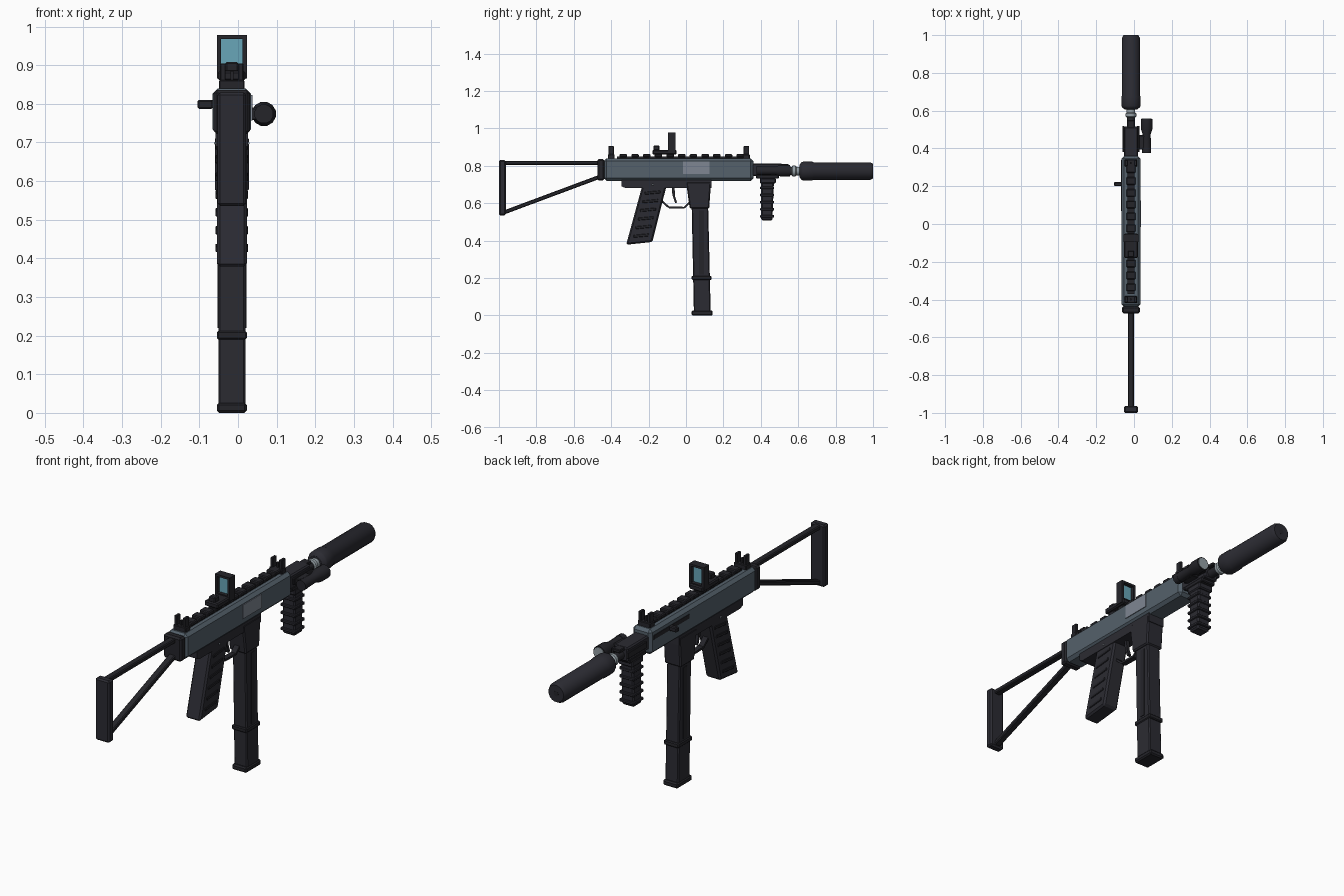
import bpy, bmesh, math
from mathutils import Vector

CX = -0.016  # centre plane of the body


def material(name, rgb):
    m = bpy.data.materials.new(name)
    m.diffuse_color = (*rgb, 1)
    return m


POLY = material("dark polymer", (0.024, 0.024, 0.032))
BLACK = material("black metal", (0.018, 0.018, 0.023))
STEEL = material("blue grey steel", (0.089, 0.119, 0.147))
BOLT = material("bolt grey", (0.21, 0.24, 0.29))
BARE = material("bare metal", (0.30, 0.35, 0.38))
GLASS = material("blue glass", (0.14, 0.38, 0.48))


def finish(name, bm, mat, bevel=0.0, smooth=False):
    bmesh.ops.recalc_face_normals(bm, faces=bm.faces)
    if bevel:
        bmesh.ops.bevel(bm, geom=bm.edges[:], offset=bevel, segments=1, affect='EDGES')
    me = bpy.data.meshes.new(name)
    bm.to_mesh(me)
    bm.free()
    me.materials.append(mat)
    ob = bpy.data.objects.new(name, me)
    bpy.context.collection.objects.link(ob)
    if smooth:
        bpy.ops.object.select_all(action='DESELECT')
        ob.select_set(True)
        bpy.context.view_layer.objects.active = ob
        bpy.ops.object.shade_smooth_by_angle(angle=math.radians(35))
    return ob


def prism(name, yz, half, mat, bevel=0.0, x=CX):
    """Side profile in (y, z) extruded across x."""
    bm = bmesh.new()
    left = [bm.verts.new((x - half, y, z)) for y, z in yz]
    face = bm.faces.new(left)
    ext = bmesh.ops.extrude_face_region(bm, geom=[face])
    moved = [v for v in ext["geom"] if isinstance(v, bmesh.types.BMVert)]
    bmesh.ops.translate(bm, verts=moved, vec=(2 * half, 0, 0))
    return finish(name, bm, mat, bevel)


def box(name, y0, y1, z0, z1, half, mat, bevel=0.0, x=CX):
    return prism(name, [(y0, z0), (y1, z0), (y1, z1), (y0, z1)], half, mat, bevel, x)


def strut(name, a, b, t, half, mat, bevel=0.0):
    """Straight bar between two (y, z) points."""
    a, b = Vector(a), Vector(b)
    d = (b - a).normalized()
    n = Vector((-d.y, d.x)) * t / 2
    return prism(name, [a - n, b - n, b + n, a + n], half, mat, bevel)


def lathe(name, x, z, prof, mat, sides=16, smooth=True):
    """Turned part along y from (y, radius) stations."""
    bm = bmesh.new()
    rings = []
    for y, r in prof:
        rings.append([bm.verts.new((x + r * math.cos((i + .5) * math.tau / sides), y,
                                    z + r * math.sin((i + .5) * math.tau / sides)))
                      for i in range(sides)])
    for p, q in zip(rings, rings[1:]):
        for i in range(sides):
            j = (i + 1) % sides
            bm.faces.new((p[i], p[j], q[j], q[i]))
    bm.faces.new(rings[0])
    bm.faces.new(rings[-1])
    return finish(name, bm, mat, 0, smooth)


# Receiver, rear cap and side details
box("receiver", -0.44, 0.36, 0.72, 0.84, 0.05, STEEL, 0.014)
box("receiver_rear_cap", -0.474, -0.436, 0.722, 0.836, 0.047, BLACK, 0.008)
box("ejection_port", -0.015, 0.125, 0.757, 0.823, 0.003, BOLT, x=0.0345)
box("handle_slot", 0.07, 0.34, 0.79, 0.81, 0.002, BLACK, x=-0.0665)
box("charging_handle", 0.20, 0.222, 0.787, 0.81, 0.02, BLACK, 0.004, x=-0.085)

# Top rail
box("rail_base", -0.37, 0.31, 0.835, 0.85, 0.019, BLACK)
for i in range(11):
    y = -0.335 + i * 0.0625
    box("rail_tooth", y - 0.02, y + 0.02, 0.845, 0.863, 0.025, BLACK, 0.004)

# Iron sights: a foot with two ears and a centre post
for y in (-0.40, 0.323):
    box("sight_foot", y - 0.018, y + 0.018, 0.835, 0.862, 0.033, BLACK, 0.003)
    for s in (-1, 1):
        box("sight_ear", y - 0.015, y + 0.015, 0.855, 0.905, 0.007, BLACK, 0.002, x=CX + s * 0.023)
    box("sight_post", y - 0.006, y + 0.006, 0.855, 0.885, 0.004, BLACK)

# Reflex optic
box("optic_base", -0.18, -0.05, 0.86, 0.885, 0.036, BLACK, 0.005)
box("optic_emitter", -0.175, -0.142, 0.882, 0.908, 0.017, BLACK, 0.004)
for s in (-1, 1):
    box("optic_frame_side", -0.095, -0.055, 0.866, 0.978, 0.0055, BLACK, x=CX + s * 0.0335)
box("optic_frame_top", -0.095, -0.055, 0.968, 0.978, 0.039, BLACK)
box("optic_frame_bottom", -0.095, -0.055, 0.866, 0.89, 0.039, BLACK)
box("optic_lens", -0.078, -0.072, 0.888, 0.97, 0.029, GLASS)

# Folding stock
box("butt_plate", -1.0, -0.963, 0.535, 0.83, 0.037, POLY, 0.007)
strut("stock_top_bar", (-0.97, 0.816), (-0.46, 0.816), 0.021, 0.016, BLACK, 0.004)
strut("stock_lower_bar", (-0.97, 0.552), (-0.46, 0.742), 0.021, 0.016, BLACK, 0.004)

# Lower housing, magazine well and magazine
prism("lower_housing", [(-0.345, 0.725), (-0.345, 0.69), (-0.325, 0.682), (0.01, 0.682),
                        (0.135, 0.682), (0.135, 0.725)], 0.042, POLY)
prism("magazine_well", [(0.0, 0.715), (0.02, 0.572), (0.124, 0.572), (0.134, 0.715)],
      0.044, POLY, 0.006)
prism("magazine", [(0.03, 0.6), (0.042, 0.02), (0.132, 0.02), (0.118, 0.6)], 0.035, POLY, 0.005)
prism("magazine_band", [(0.03, 0.212), (0.031, 0.19), (0.136, 0.19), (0.135, 0.212)],
      0.039, BLACK, 0.004)
box("magazine_foot", 0.03, 0.143, 0.0, 0.026, 0.039, BLACK, 0.006)
for s in (-1, 1):
    box("magazine_rib", 0.07, 0.095, 0.22, 0.56, 0.002, BLACK, x=CX + s * 0.0355)
    lathe("housing_pin", CX + s * 0.042, 0.698, [(-0.181, 0.004), (-0.173, 0.004)], BARE, 8)

# Pistol grip with raised bands on both sides
prism("pistol_grip", [(-0.235, 0.69), (-0.32, 0.378), (-0.18, 0.393), (-0.105, 0.69)],
      0.039, POLY, 0.008)
for i in range(6):
    z = 0.427 + i * 0.046
    c = -0.25 + (z - 0.385) * 0.262
    strut("grip_band", (c - 0.042, z - 0.004), (c + 0.042, z + 0.004), 0.014, 0.0425, BLACK, 0.002)

# Trigger and guard
strut("trigger_upper", (-0.068, 0.69), (-0.066, 0.64), 0.014, 0.008, BLACK)
strut("trigger_lower", (-0.067, 0.645), (-0.053, 0.602), 0.011, 0.008, BLACK)
guard = [(-0.13, 0.612), (-0.092, 0.578), (-0.01, 0.576), (0.018, 0.602)]
for a, b in zip(guard, guard[1:]):
    strut("trigger_guard", a, b, 0.01, 0.013, BLACK)

# Handguard and fore grip
box("handguard", 0.35, 0.515, 0.745, 0.812, 0.037, POLY, 0.006)
for s in (-1, 1):
    box("handguard_side_rail", 0.38, 0.52, 0.765, 0.795, 0.006, BLACK, 0.002, x=CX + s * 0.039)
box("handguard_top_rail", 0.36, 0.548, 0.795, 0.811, 0.02, BLACK, 0.003)
box("fore_grip_clamp", 0.375, 0.497, 0.731, 0.752, 0.038, BLACK, 0.004)
box("fore_grip_collar", 0.395, 0.48, 0.705, 0.735, 0.038, POLY, 0.005)
prism("fore_grip", [(0.402, 0.715), (0.402, 0.508), (0.462, 0.508), (0.47, 0.715)],
      0.033, POLY, 0.007)
for i in range(5):
    z = 0.53 + i * 0.038
    box("fore_grip_rib", 0.396, 0.471, z - 0.007, z + 0.007, 0.039, POLY, 0.003)

# Barrel, threaded collar and suppressor
lathe("barrel", CX, 0.772, [(0.5, 0.021), (0.575, 0.021)], BLACK)
lathe("muzzle_thread", CX, 0.772, [(0.565, 0.023), (0.57, 0.029), (0.585, 0.029), (0.59, 0.023),
                                   (0.615, 0.023)], BARE)
lathe("suppressor", CX, 0.772, [(0.606, 0.032), (0.617, 0.048), (0.625, 0.051), (0.675, 0.051),
                                (0.682, 0.048), (0.985, 0.048), (1.0, 0.04)], POLY)
lathe("suppressor_bore", CX, 0.772, [(0.995, 0.012), (1.0005, 0.012)], BLACK)

# Side torch
lathe("torch", 0.067, 0.774, [(0.38, 0.02), (0.385, 0.024), (0.475, 0.022), (0.505, 0.032),
                              (0.557, 0.032)], BLACK, 12)
lathe("torch_tail", 0.067, 0.774, [(0.377, 0.025), (0.405, 0.025)], BLACK, 12)
lathe("torch_lens", 0.067, 0.774, [(0.55, 0.027), (0.559, 0.027)], BARE, 12)
box("torch_mount", 0.395, 0.47, 0.758, 0.79, 0.018, BLACK, 0.003, x=0.037)
